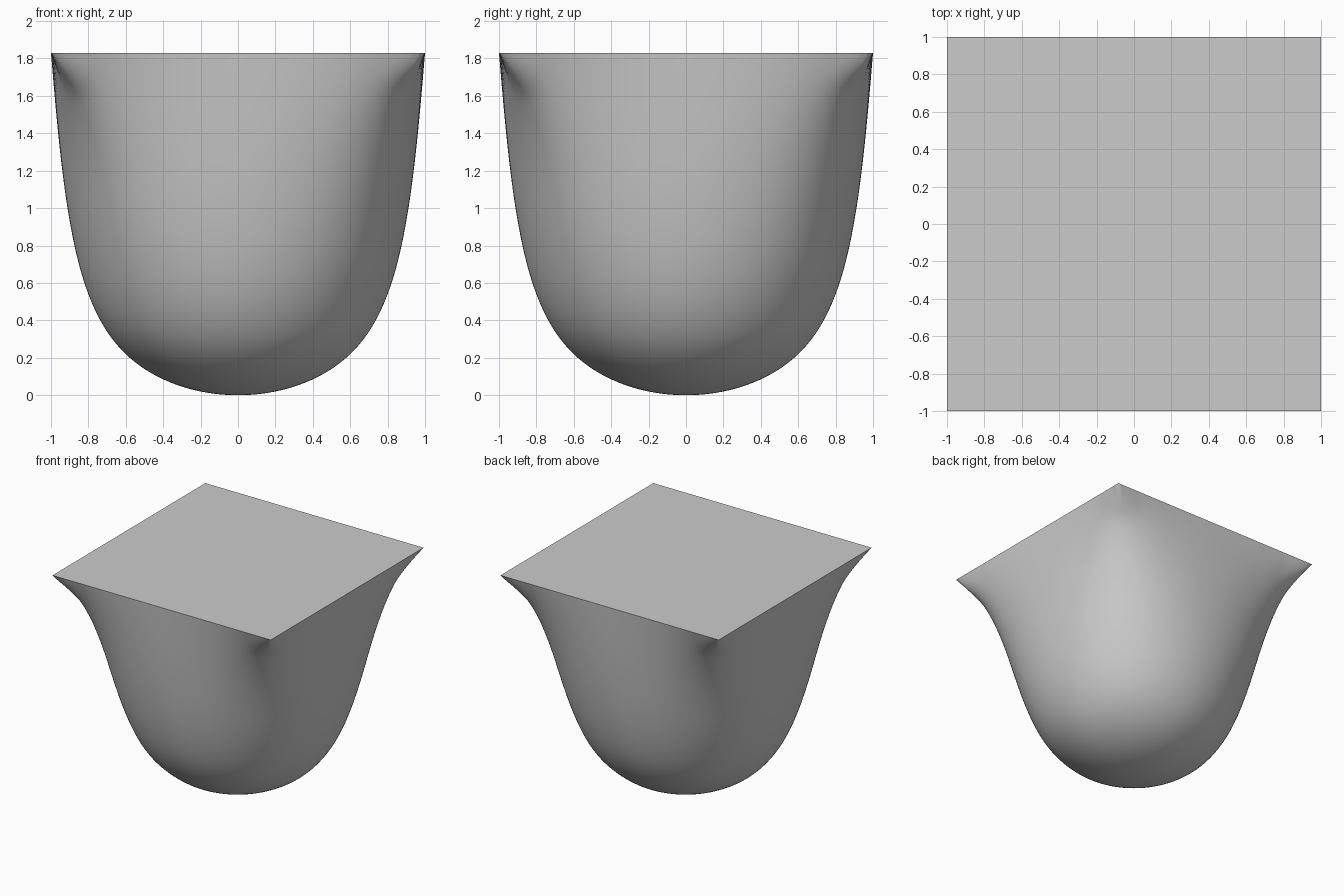
import bpy, bmesh

if "Cube" in bpy.data.objects:
    bpy.data.objects.remove(bpy.data.objects["Cube"])

TOP, BOTTOM = 1.83, -0.16   # control cage heights; the smoothed underside lands on z = 0

# control cage: a box whose top rim stays sharp
bm = bmesh.new()
bmesh.ops.create_cube(bm, size=2)
edge_crease = bm.edges.layers.float.new("crease_edge")
vert_crease = bm.verts.layers.float.new("crease_vert")
for v in bm.verts:
    is_top = v.co.z > 0
    v.co.z = TOP if is_top else BOTTOM
    v[vert_crease] = 1.0 if is_top else 0.0
for e in bm.edges:
    if all(v.co.z == v.co.z and v.co.z > 1 for v in e.verts):
        e[edge_crease] = 1.0
        e.smooth = False
for f in bm.faces:
    f.smooth = True

mesh = bpy.data.meshes.new("rounded_bowl_block")
bm.to_mesh(mesh)
bm.free()
block = bpy.data.objects.new("rounded_bowl_block", mesh)
bpy.context.collection.objects.link(block)

# subdivision rounds everything below the creased square top
sub = block.modifiers.new("rounding", 'SUBSURF')
sub.levels = sub.render_levels = 6
